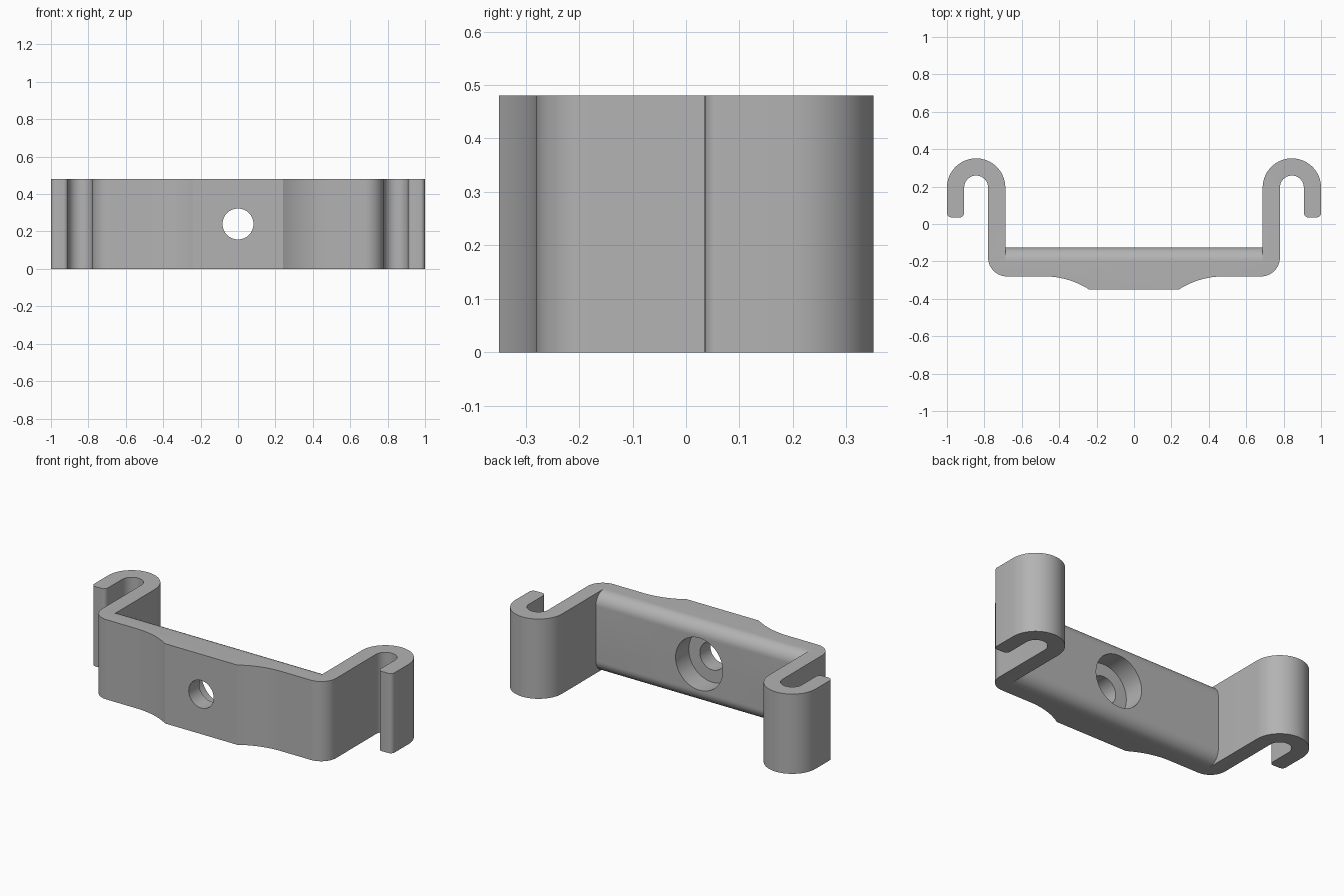
import bpy, bmesh, math
from mathutils import Vector, Matrix

if "Cube" in bpy.data.objects:
    bpy.data.objects.remove(bpy.data.objects["Cube"], do_unlink=True)

HEIGHT = 0.48
INNER, OUTER = 0.688, 0.78      # arm wall faces
HOOK_X, HOOK_Y = 0.844, 0.195   # hook bend centre
BACK, FRONT, PAD = -0.125, -0.28, -0.35
ROUND = 0.075


def arc(cx, cy, r, a0, a1, n):
    angles = [math.radians(a0 + (a1 - a0) * i / n) for i in range(n + 1)]
    return [(cx + r * math.cos(a), cy + r * math.sin(a)) for a in angles]


def prism(name, outline, depth, matrix=Matrix()):
    """Extrude a closed outline along local z."""
    bm = bmesh.new()
    face = bm.faces.new([bm.verts.new((x, y, 0)) for x, y in outline])
    ext = bmesh.ops.extrude_face_region(bm, geom=[face])
    verts = [v for v in ext["geom"] if isinstance(v, bmesh.types.BMVert)]
    bmesh.ops.translate(bm, verts=verts, vec=(0, 0, depth))
    bmesh.ops.transform(bm, matrix=matrix, verts=bm.verts)
    bmesh.ops.recalc_face_normals(bm, faces=bm.faces)
    mesh = bpy.data.meshes.new(name)
    bm.to_mesh(mesh)
    bm.free()
    obj = bpy.data.objects.new(name, mesh)
    bpy.context.collection.objects.link(obj)
    return obj


def cut(target, cutter):
    cutter.hide_render = True
    mod = target.modifiers.new("cut", "BOOLEAN")
    mod.operation, mod.solver, mod.object = "DIFFERENCE", "EXACT", cutter
    bpy.context.view_layer.objects.active = target
    bpy.ops.object.modifier_apply(modifier=mod.name)
    bpy.data.objects.remove(cutter, do_unlink=True)


# Bracket outline, one half: raised pad, bar, arm and hook
flare_r = 0.446
flare_a = math.degrees(math.asin(0.24 / flare_r))
half = arc(0.48, FRONT - flare_r, flare_r, 90 + flare_a, 90, 12)
half += arc(OUTER - 0.1, FRONT + 0.1, 0.1, -90, 0, 14)
half += arc(HOOK_X, HOOK_Y, HOOK_X - OUTER, 180, 0, 20)
tip_r, tip_y = 0.025, 0.035
tip_in = 2 * HOOK_X - OUTER
half += arc(tip_in + tip_r, tip_y + tip_r, tip_r, 180, 270, 6)
half += arc(1 - tip_r, tip_y + tip_r, tip_r, -90, 0, 6)
half += arc(HOOK_X, HOOK_Y, 1 - HOOK_X, 0, 180, 32)
half += [(INNER, BACK)]
outline = half + [(-x, y) for x, y in reversed(half)]
bracket = prism("bracket", outline, HEIGHT)

# Rounded back edges of the bar, between the arms
along_x = Matrix(((0, 0, 1, -INNER), (1, 0, 0, 0), (0, 1, 0, 0), (0, 0, 0, 1)))
quarter = arc(BACK - ROUND, HEIGHT - ROUND, ROUND, 0, 90, 12)
top_corner = quarter + [(BACK - ROUND, HEIGHT + 0.05), (BACK + 0.05, HEIGHT + 0.05),
                        (BACK + 0.05, HEIGHT - ROUND)]
bottom_corner = [(y, HEIGHT - z) for y, z in top_corner]
for corner in (top_corner, bottom_corner):
    cut(bracket, prism("edge_cutter", corner, 2 * INNER, along_x))

# Screw hole with a wide counterbore at the back
for radius, start, end in ((0.083, -0.45, 0.0), (0.157, -0.25, 0.0)):
    along_y = Matrix.Translation((0, end, HEIGHT / 2)) @ Matrix.Rotation(math.pi / 2, 4, "X")
    cut(bracket, prism("hole_cutter", arc(0, 0, radius, 0, 360, 48)[:-1], end - start, along_y))

# Plain grey finish
grey = bpy.data.materials.new("grey")
grey.use_nodes = True
colour = (0.45, 0.45, 0.45, 1)
grey.diffuse_color = colour
grey.node_tree.nodes["Principled BSDF"].inputs["Base Color"].default_value = colour
bracket.data.materials.clear()
bracket.data.materials.append(grey)

bpy.ops.object.select_all(action="DESELECT")
bracket.select_set(True)
bpy.context.view_layer.objects.active = bracket
bpy.ops.object.shade_smooth_by_angle(angle=math.radians(25))
